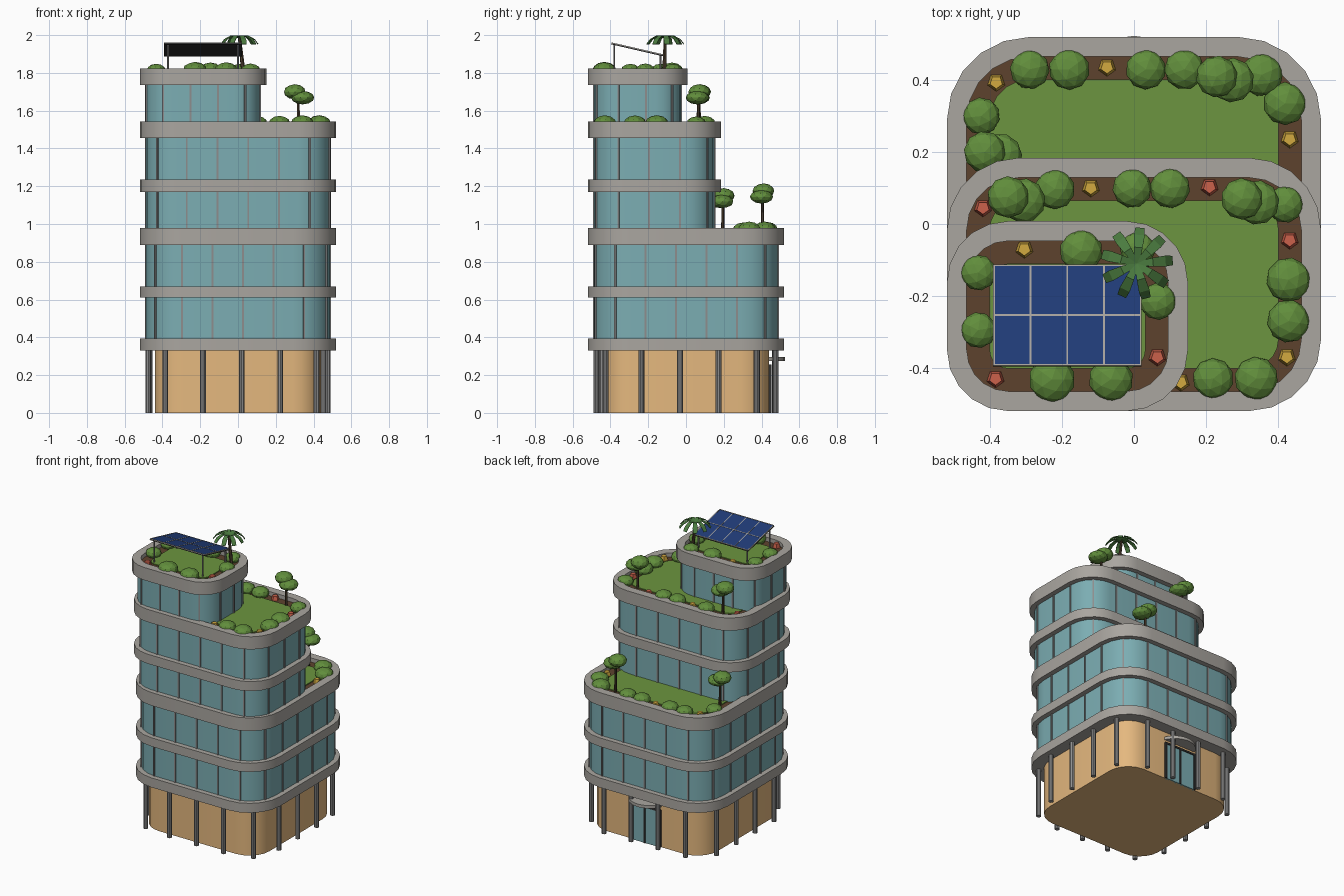
import bpy, bmesh, math, random
from mathutils import Vector, Matrix

if "Cube" in bpy.data.objects:
    bpy.data.objects.remove(bpy.data.objects["Cube"])

random.seed(4)

def mat(name, r, g, b):
    m = bpy.data.materials.new(name)
    m.diffuse_color = (r, g, b, 1)
    m.use_nodes = True
    m.node_tree.nodes["Principled BSDF"].inputs["Base Color"].default_value = m.diffuse_color
    return m

CONCRETE = mat("concrete", .40, .38, .35)
STEEL = mat("steel", .27, .27, .27)
GLASS = mat("glass", .20, .42, .45)
TAN = mat("tan_wall", .78, .48, .21)
SOIL = mat("soil", .11, .055, .027)
GRASS = mat("grass", .15, .30, .05)
LEAF = mat("leaf", .12, .27, .045)
PALM = mat("palm_leaf", .07, .20, .05)
BARK = mat("bark", .07, .045, .025)
YELLOW = mat("yellow_flower", .65, .40, .05)
RED = mat("red_flower", .60, .12, .07)
BLUE = mat("solar_blue", .015, .045, .19)
DARK = mat("dark_frame", .03, .03, .03)

def finish(name, bm, m, smooth=False):
    bmesh.ops.recalc_face_normals(bm, faces=bm.faces)
    me = bpy.data.meshes.new(name)
    bm.to_mesh(me)
    bm.free()
    ob = bpy.data.objects.new(name, me)
    bpy.context.collection.objects.link(ob)
    me.materials.append(m)
    if smooth:
        bpy.ops.object.select_all(action='DESELECT')
        ob.select_set(True)
        bpy.context.view_layer.objects.active = ob
        bpy.ops.object.shade_smooth_by_angle(angle=math.radians(30))
    return ob

def outline(plan, inset, seg=5):
    """Rounded rectangle, counter-clockwise from the front right corner."""
    x0, x1, y0, y1, r = plan
    r -= inset
    x0, x1, y0, y1 = x0 + inset + r, x1 - inset - r, y0 + inset + r, y1 - inset - r
    pts = []
    for k, (cx, cy) in enumerate([(x1, y0), (x1, y1), (x0, y1), (x0, y0)]):
        for i in range(seg + 1):
            a = math.radians(-90 + 90 * k + 90 * i / seg)
            pts.append(Vector((cx + r * math.cos(a), cy + r * math.sin(a), 0)))
    return pts

def stack(name, plan, levels, m):
    """Closed solid from (inset, z) outlines."""
    bm = bmesh.new()
    rows = [[bm.verts.new((p.x, p.y, z)) for p in outline(plan, i)] for i, z in levels]
    for a, b in zip(rows, rows[1:]):
        for i in range(len(a)):
            j = (i + 1) % len(a)
            bm.faces.new((a[i], a[j], b[j], b[i]))
    bm.faces.new(rows[0])
    bm.faces.new(rows[-1])
    return finish(name, bm, m, True)

def walk(pts, n, offset):
    """n evenly spaced (point, angle) pairs along a closed outline."""
    segs = list(zip(pts, pts[1:] + pts[:1]))
    total = sum((b - a).length for a, b in segs)
    out = []
    for k in range(n):
        d = (offset + k * total / n) % total
        for a, b in segs:
            l = (b - a).length
            if d <= l and l > 0:
                t = (b - a) / l
                out.append((a + t * d, math.atan2(t.y, t.x)))
                break
            d -= l
    return out

def add_box(bm, c, s, rot=0, tilt=None):
    mx = Matrix.Translation(c) @ (tilt or Matrix.Rotation(rot, 4, 'Z')) @ Matrix.Diagonal((*s, 1))
    bmesh.ops.create_cube(bm, size=1, matrix=mx)

def add_rod(bm, a, b, r0, r1, n):
    a, b = Vector(a), Vector(b)
    q = (b - a).to_track_quat('Z', 'Y').to_matrix().to_4x4()
    bmesh.ops.create_cone(bm, cap_ends=True, segments=n, radius1=r0, radius2=r1,
                          depth=(b - a).length, matrix=Matrix.Translation((a + b) / 2) @ q)

def add_blob(bm, c, rx, rz):
    mx = (Matrix.Translation(c) @ Matrix.Diagonal((rx, rx, rz, 1))
          @ Matrix.Rotation(random.uniform(0, 6.28), 4, 'Z'))
    bmesh.ops.create_icosphere(bm, subdivisions=2, radius=1, matrix=mx)

# ground floor, columns, door and canopy
BASE = (-.52, .52, -.52, .52, .23)
stack("ground_floor", BASE, [(.08, 0), (.08, .35)], TAN)
bm = bmesh.new()
for p, _ in walk(outline(BASE, .045, 16), 17, .139):
    add_rod(bm, (p.x, p.y, 0), (p.x, p.y, .345), .016, .016, 10)
finish("columns", bm, STEEL, True)
bm = bmesh.new()
for x in (-.115, 0, .115):
    add_box(bm, (x, .443, .125), (.012, .018, .25))
add_box(bm, (0, .443, .25), (.242, .018, .012))
finish("door_frame", bm, DARK)
bm = bmesh.new()
add_box(bm, (0, .44, .125), (.23, .014, .25))
finish("door_glass", bm, GLASS)
bm = bmesh.new()
add_rod(bm, (0, .392, .275), (0, .392, .295), .131, .131, 24)
finish("entrance_canopy", bm, CONCRETE, True)

# three tiers: plan, glass bottom, plain bands, top band, mullion count
TIERS = [
    (BASE, .36, [(.33, .395), (.61, .67)], (.89, .98), 22),
    ((-.52, .52, -.52, .184, .20), .94, [(1.17, 1.235)], (1.455, 1.542), 18),
    ((-.52, .15, -.52, .008, .17), 1.50, [], (1.735, 1.822), 13),
]
for k, (plan, zb, bands, (z0, z1), n) in enumerate(TIERS, 1):
    stack(f"glass_wall_{k}", plan, [(.034, zb), (.034, z0 + .02)], GLASS)
    bm = bmesh.new()
    for p, a in walk(outline(plan, .034, 16), n, .06):
        add_box(bm, (p.x, p.y, (zb + z0) / 2 + .01), (.010, .012, z0 - zb), a)
    finish(f"mullions_{k}", bm, STEEL)
    for j, (a, b) in enumerate(bands, 1):
        stack(f"floor_band_{k}_{j}", plan, [(0, a), (0, b)], CONCRETE)
    stack(f"parapet_{k}", plan, [(0, z0), (0, z1), (.055, z1), (.055, z1 - .04)], CONCRETE)
    stack(f"planting_bed_{k}", plan, [(.054, z1 - .045), (.054, z1 - .028)], SOIL)
    stack(f"lawn_{k}", plan, [(.118, z1 - .04), (.118, z1 - .022)], GRASS)

# shrubs (x, y, radius) on each roof
SHRUBS = [
    [(-.29, .43, .055), (-.18, .43, .057), (.033, .43, .056), (.14, .43, .056),
     (.355, .415, .06), (.42, .335, .06), (-.425, .30, .052)],
    [(-.22, .097, .056), (-.005, .1, .055), (.1, .1, .056), (.42, .055, .052),
     (.43, -.155, .062), (.43, -.27, .06), (.22, -.43, .057), (.34, -.43, .061)],
    [(-.433, -.135, .05), (-.433, -.295, .05), (-.147, -.075, .06), (-.228, -.432, .065),
     (-.064, -.432, .062), (.067, -.215, .052), (.01, -.07, .05)],
]
# flowers (x, y, colour) on each roof
FLOWERS = [
    [(-.383, .394, YELLOW), (-.075, .436, YELLOW), (.433, .236, YELLOW)],
    [(-.42, .045, RED), (-.12, .1, YELLOW), (.21, .103, RED), (.433, -.045, RED),
     (.425, -.37, YELLOW), (.13, -.44, YELLOW)],
    [(-.305, -.07, YELLOW), (-.385, -.43, RED), (.065, -.37, RED)],
]
for k, (shrubs, flowers) in enumerate(zip(SHRUBS, FLOWERS), 1):
    z = TIERS[k - 1][3][1]
    bm = bmesh.new()
    for x, y, r in shrubs:
        add_blob(bm, (x, y, z - .008), r, r * .68)
    finish(f"shrubs_{k}", bm, LEAF)
    for j, (x, y, m) in enumerate(flowers, 1):
        bm = bmesh.new()
        add_rod(bm, (x, y, z - .03), (x, y, z), .026, .018, 5)
        finish(f"flower_{k}_{j}", bm, m)

# small trees: x, y, roof level, crown base height
for k, (x, y, z, h) in enumerate([(-.395, .195, .98, .105), (.25, .405, .98, .13),
                                  (.32, .065, 1.542, .093), (-.33, .07, 1.542, .093)], 1):
    bm = bmesh.new()
    add_rod(bm, (x, y, z - .03), (x, y, z + h + .05), .009, .007, 6)
    finish(f"tree_trunk_{k}", bm, BARK)
    bm = bmesh.new()
    add_blob(bm, (x - .02, y + .005, z + h + .065), .058, .040)
    add_blob(bm, (x + .022, y - .005, z + h + .034), .062, .036)
    finish(f"tree_crown_{k}", bm, LEAF)

# palm
top = Vector((.008, -.11, 1.985))
bm = bmesh.new()
add_rod(bm, (.03, -.115, 1.79), top, .012, .008, 6)
finish("palm_trunk", bm, BARK)
bm = bmesh.new()
for i in range(9):
    a = math.radians(40 * i + 5)
    d, s = Vector((math.cos(a), math.sin(a), 0)), Vector((-math.sin(a), math.cos(a), 0))
    rows = []
    for dist, dz, w in [(0, 0, .006), (.045, .013, .012), (.08, -.006, .015), (.1, -.032, .013)]:
        c = top + d * dist + Vector((0, 0, dz))
        rows.append((bm.verts.new(c - s * w), bm.verts.new(c + s * w)))
    for p, q in zip(rows, rows[1:]):
        bm.faces.new((p[0], q[0], q[1], p[1]))
fronds = finish("palm_fronds", bm, PALM)
fronds.modifiers.new("thickness", 'SOLIDIFY').thickness = .003

# solar panel: tilted slab, cell grid and posts
PX0, PX1, PY0, PY1, PZ0, PZ1 = -.392, .021, -.395, -.113, 1.957, 1.892
c = Vector(((PX0 + PX1) / 2, (PY0 + PY1) / 2, (PZ0 + PZ1) / 2))
tilt = Matrix.Rotation(math.atan2(PZ1 - PZ0, PY1 - PY0), 4, 'X')
W, L = PX1 - PX0, math.hypot(PY1 - PY0, PZ1 - PZ0)

def on_panel(bm, x, y, z, s):
    add_box(bm, c + tilt.to_3x3() @ Vector((x, y, z)), s, tilt=tilt)

bm = bmesh.new()
on_panel(bm, 0, 0, -.003, (W, L, .006))
finish("solar_backing", bm, DARK)
bm = bmesh.new()
on_panel(bm, 0, 0, .001, (W - .004, L - .004, .004))
finish("solar_cells", bm, BLUE)
bm = bmesh.new()
for i in range(5):
    on_panel(bm, (i / 4 - .5) * (W - .005), 0, .002, (.005, L, .005))
for i in range(3):
    on_panel(bm, 0, (i / 2 - .5) * (L - .005), .002, (W, .005, .005))
finish("solar_grid", bm, CONCRETE)
bm = bmesh.new()
for x in (-.37, 0):
    for y, z in ((-.38, 1.95), (-.135, 1.894)):
        add_rod(bm, (x, y, 1.79), (x, y, z), .005, .005, 8)
finish("solar_posts", bm, STEEL)
